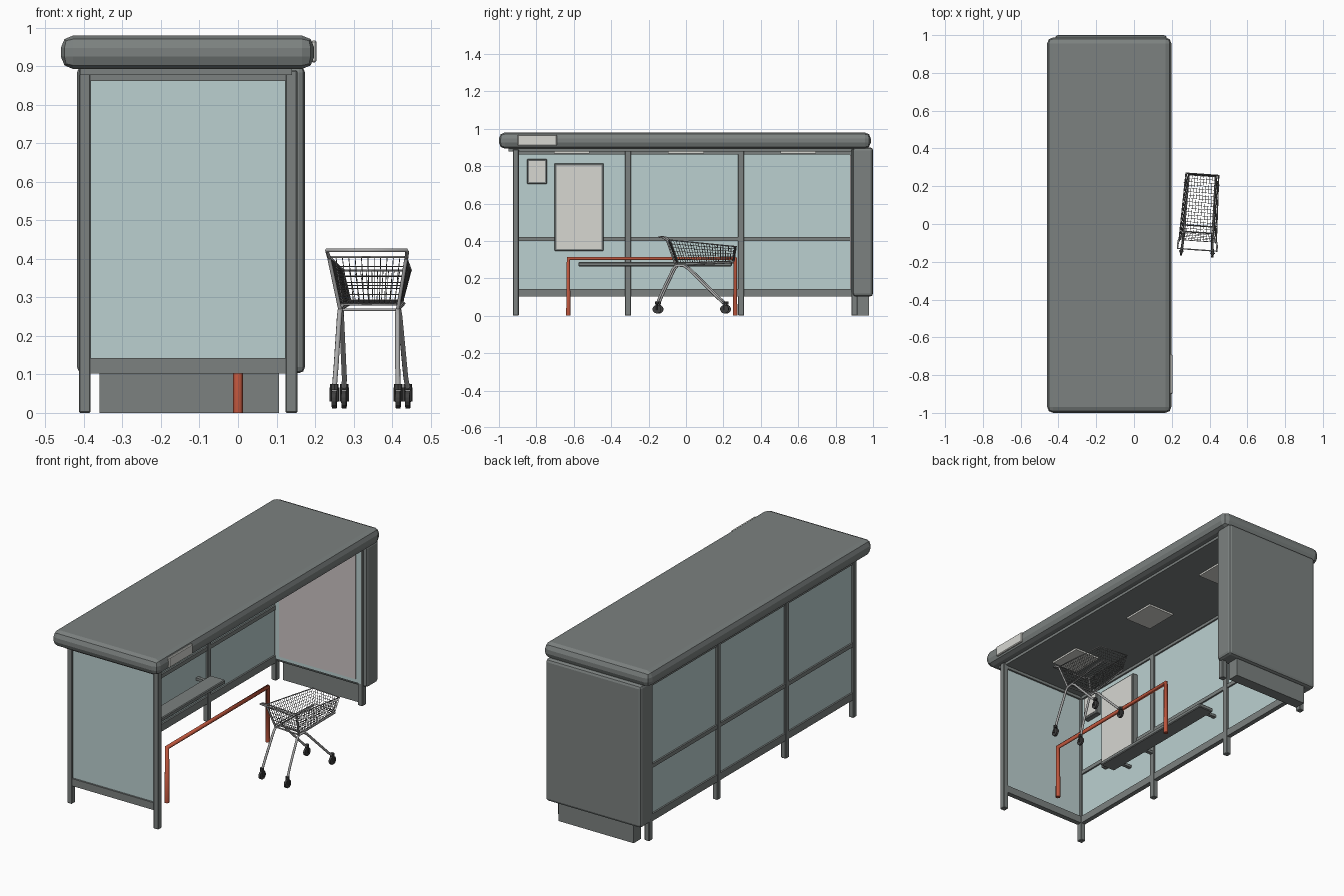
import bpy, bmesh, math
from mathutils import Vector, Matrix

if "Cube" in bpy.data.objects:
    bpy.data.objects.remove(bpy.data.objects["Cube"])


def mat(name, r, g, b):
    m = bpy.data.materials.new(name)
    m.diffuse_color = (r, g, b, 1)
    m.use_nodes = True
    m.node_tree.nodes["Principled BSDF"].inputs["Base Color"].default_value = m.diffuse_color
    return m


DARK = mat("dark_grey", 0.2, 0.22, 0.215)
GLASS = mat("glass_tint", 0.5, 0.63, 0.63)
RED = mat("red_paint", 0.5, 0.09, 0.045)
WHITE = mat("off_white", 0.68, 0.68, 0.64)
POSTER = mat("poster_tint", 0.6, 0.55, 0.55)
STEEL = mat("steel", 0.4, 0.4, 0.4)
WIRE = mat("wire_grey", 0.2, 0.2, 0.2)
RUBBER = mat("rubber", 0.05, 0.05, 0.05)


def finish(name, bm, m):
    me = bpy.data.meshes.new(name)
    bm.to_mesh(me)
    bm.free()
    ob = bpy.data.objects.new(name, me)
    bpy.context.collection.objects.link(ob)
    if m:
        me.materials.append(m)
    return ob


def box(name, x, y, z, m=DARK, bevel=0.0, seg=1):
    """Box from (min, max) pairs, with optional bevelled edges."""
    bm = bmesh.new()
    bmesh.ops.create_cube(bm, size=1)
    for v in bm.verts:
        v.co = [(p[0] + p[1]) / 2 + c * (p[1] - p[0]) for c, p in zip(v.co, (x, y, z))]
    if bevel:
        bmesh.ops.bevel(bm, geom=bm.edges[:], offset=bevel, segments=seg,
                        profile=0.5, affect='EDGES')
    return finish(name, bm, m)


def add_rod(bm, a, b, r, sides):
    a, b = Vector(a), Vector(b)
    d = b - a
    M = Matrix.Translation((a + b) / 2) @ d.to_track_quat('Z', 'Y').to_matrix().to_4x4()
    bmesh.ops.create_cone(bm, cap_ends=True, segments=sides, radius1=r, radius2=r,
                          depth=d.length, matrix=M)


def tube(name, pts, r, m, res=2, closed=False):
    """Mitred tube through a list of points."""
    cu = bpy.data.curves.new(name, 'CURVE')
    cu.dimensions = '3D'
    cu.bevel_depth, cu.bevel_resolution, cu.use_fill_caps = r, res, True
    s = cu.splines.new('POLY')
    s.points.add(len(pts) - 1)
    for p, c in zip(s.points, pts):
        p.co = (*c, 1)
    s.use_cyclic_u = closed
    cu.materials.append(m)
    ob = bpy.data.objects.new(name, cu)
    bpy.context.collection.objects.link(ob)
    return ob


# Roof, ceiling tray, lights and roof sign
box("roof", (-0.46, 0.198), (-1, 0.988), (0.893, 0.98), DARK, 0.032, 2)
box("ceiling_tray", (-0.41, 0.14), (-0.95, 0.93), (0.878, 0.9))
for i, y in enumerate((-0.61, 0, 0.6)):
    box(f"ceiling_light_{i}", (-0.19, -0.03), (y - 0.095, y + 0.095), (0.868, 0.88), WHITE)
box("roof_sign", (0.19, 0.204), (-0.9, -0.69), (0.91, 0.967), WHITE, 0.004)

# Posts along the back wall and on the open side
for i, y in enumerate((-0.91, -0.31, 0.295, 0.9)):
    box(f"back_post_{i}", (-0.413, -0.383), (y - 0.016, y + 0.016), (0, 0.89), DARK, 0.003)
for i, y in enumerate((-0.91, 0.9)):
    box(f"front_post_{i}", (0.123, 0.154), (y - 0.016, y + 0.016), (0, 0.89), DARK, 0.003)

# Rails: back wall and near end
for name, z in (("bottom", (0.102, 0.143)), ("middle", (0.4, 0.422)), ("top", (0.862, 0.885))):
    box(f"back_{name}_rail", (-0.411, -0.385), (-0.9, 0.9), z)
    if name != "middle":
        box(f"end_{name}_rail", (-0.39, 0.13), (-0.924, -0.896), z)

# Glass panes
for i, (a, b) in enumerate(((-0.895, -0.325), (-0.295, 0.28), (0.31, 0.885))):
    for j, z in enumerate(((0.143, 0.4), (0.422, 0.862))):
        box(f"back_glass_{i}_{j}", (-0.402, -0.394), (a, b), z, GLASS)
box("end_glass", (-0.384, 0.124), (-0.914, -0.906), (0.143, 0.862), GLASS)

# Display cabinet closing the far end, with poster and plinth
box("display_cabinet", (-0.418, 0.174), (0.892, 1.0), (0.103, 0.9), DARK, 0.016, 2)
box("cabinet_glass", (-0.383, 0.145), (0.881, 0.895), (0.125, 0.875), GLASS)
box("cabinet_poster", (-0.36, 0.115), (0.878, 0.89), (0.145, 0.86), POSTER)
box("cabinet_plinth", (-0.36, 0.106), (0.915, 0.978), (0, 0.11))

# Notice boards on the back wall
for name, y, z in (("timetable", (-0.704, -0.44), (0.347, 0.815)),
                   ("small_notice", (-0.85, -0.743), (0.705, 0.837))):
    box(name + "_frame", (-0.395, -0.363), y, z, DARK, 0.003)
    box(name + "_face", (-0.37, -0.36), (y[0] + 0.011, y[1] - 0.011),
        (z[0] + 0.011, z[1] - 0.011), WHITE)

# Perch bench with wall brackets
box("bench_seat", (-0.343, -0.25), (-0.575, 0.245), (0.264, 0.287), DARK, 0.004)
for i, y in enumerate((-0.5, -0.31, 0.2)):
    box(f"bench_bracket_{i}", (-0.4, -0.29), (y - 0.01, y + 0.01), (0.266, 0.28))

# Red leaning rail
tube("leaning_rail", [(0, -0.629, 0), (0, -0.629, 0.307), (0, 0.263, 0.307), (0, 0.263, 0)],
     0.0135, RED, 1)

# ---- Shopping cart, turned slightly about z ----
ANG = math.radians(4)


def P(u, y, z):
    v = y - 0.05
    return Vector((0.347 + u * math.cos(ANG) + v * math.sin(ANG),
                   0.05 + v * math.cos(ANG) - u * math.sin(ANG), z))


# Basket corners: top/bottom, rear/front, left/right
TR, TF, BR, BF = (0.1, -0.09, 0.405), (0.088, 0.265, 0.37), (0.08, -0.045, 0.282), (0.068, 0.255, 0.292)


def side(c, s):
    return P(c[0] * s, c[1], c[2])


def mesh_panel(bm, a, b, c, d, n, k):
    """Wire grid on quad a-b-c-d: n wires from ab to dc, k wires across."""
    for i in range(n + 1):
        add_rod(bm, a.lerp(b, i / n), d.lerp(c, i / n), 0.0011, 4)
    for j in range(k + 1):
        add_rod(bm, a.lerp(d, j / k), b.lerp(c, j / k), 0.0011, 4)


bm = bmesh.new()
tr, tf, br, bf = [[side(c, s) for s in (-1, 1)] for c in (TR, TF, BR, BF)]
for s in (0, 1):
    mesh_panel(bm, tr[s], tf[s], bf[s], br[s], 24, 6)
mesh_panel(bm, tf[0], tf[1], bf[1], bf[0], 12, 5)
mesh_panel(bm, tr[0], tr[1], br[1], br[0], 12, 5)
mesh_panel(bm, br[0], br[1], bf[1], bf[0], 9, 17)
finish("basket_wires", bm, WIRE)
tube("basket_rim", [tr[0], tf[0], tf[1], tr[1]], 0.003, STEEL, 1, True)
tube("basket_base_rim", [br[0], bf[0], bf[1], br[1]], 0.003, STEEL, 1, True)

# Handle and its arms
tube("cart_handle", [P(-0.1, -0.09, 0.4), P(-0.104, -0.115, 0.418), P(-0.104, -0.137, 0.422),
                     P(0.104, -0.137, 0.422), P(0.104, -0.115, 0.418), P(0.1, -0.09, 0.4)],
     0.005, STEEL)

# Legs, frame and casters
for s, tag in ((-1, "left"), (1, "right")):
    tube(f"cart_legs_{tag}", [P(0.083 * s, -0.15, 0.065), P(0.08 * s, -0.125, 0.125),
                              P(0.076 * s, -0.065, 0.25), P(0.075 * s, -0.05, 0.268),
                              P(0.075 * s, -0.01, 0.268), P(0.076 * s, 0.015, 0.252),
                              P(0.08 * s, 0.18, 0.09), P(0.083 * s, 0.208, 0.065)], 0.0065, STEEL)
    tube(f"cart_upright_{tag}", [P(0.075 * s, -0.05, 0.268), P(0.1 * s, -0.095, 0.4)], 0.005, STEEL)
    tube(f"cart_side_rail_{tag}", [P(0.075 * s, -0.02, 0.27), P(0.07 * s, 0.25, 0.284)], 0.004, STEEL, 1)
    for y in (-0.15, 0.212):
        bm = bmesh.new()
        add_rod(bm, P(0.083 * s - 0.006, y, 0.035), P(0.083 * s + 0.006, y, 0.035), 0.023, 14)
        finish(f"caster_wheel_{tag}", bm, RUBBER)
        bm = bmesh.new()
        for e in (-0.009, 0.009):
            add_rod(bm, P(0.083 * s + e, y, 0.03), P(0.083 * s + e, y, 0.066), 0.004, 6)
        add_rod(bm, P(0.083 * s, y, 0.06), P(0.083 * s, y, 0.075), 0.011, 8)
        finish(f"caster_fork_{tag}", bm, RUBBER)
for i, y in enumerate((-0.045, -0.01)):
    tube(f"cart_cross_bar_{i}", [P(-0.075, y, 0.268), P(0.075, y, 0.268)], 0.004, STEEL, 1)
